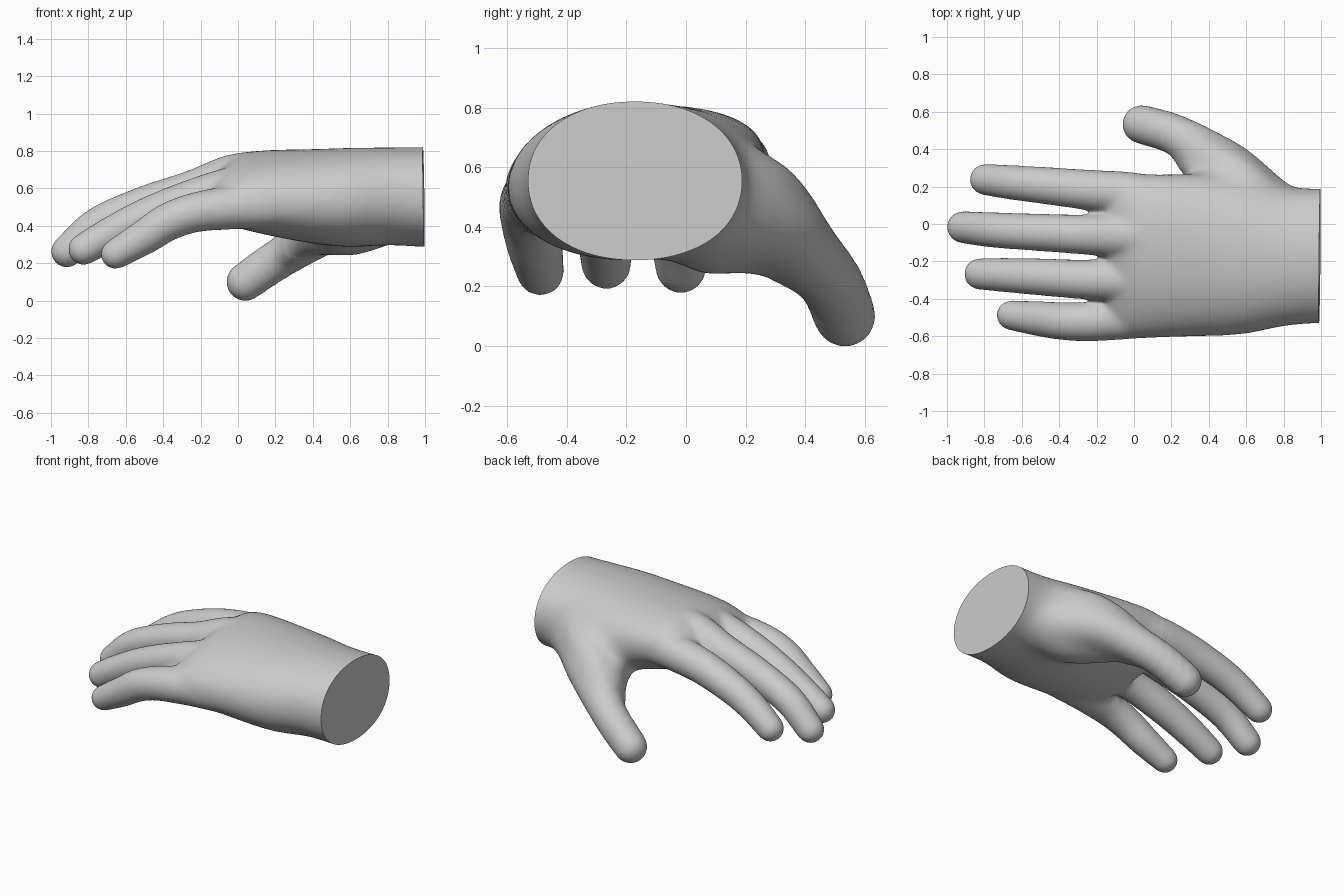
import bpy, bmesh, math
from mathutils import Vector

if "Cube" in bpy.data.objects:
    bpy.data.objects.remove(bpy.data.objects["Cube"])

SIDES = 32
bm = bmesh.new()


def spline(points, steps=8):
    """Catmull-Rom samples through points of any dimension."""
    p = [Vector(q) for q in points]
    p = [p[0] * 2 - p[1]] + p + [p[-1] * 2 - p[-2]]
    out = []
    for i in range(1, len(p) - 2):
        a, b, c, d = p[i - 1:i + 3]
        for k in range(steps):
            t = k / steps
            out.append((b * 2 + (c - a) * t + (a * 2 - b * 5 + c * 4 - d) * t * t
                        + (b * 3 - a - c * 3 + d) * t ** 3) * 0.5)
    return out + [p[-2]]


def skin(rings):
    """Join rings of points into one closed shell."""
    vs = [[bm.verts.new(co) for co in r] for r in rings]
    for a, b in zip(vs, vs[1:]):
        for i in range(SIDES):
            j = (i + 1) % SIDES
            bm.faces.new((a[i], a[j], b[j], b[i]))
    bm.faces.new(vs[0][::-1])
    bm.faces.new(vs[-1])


def tube(points):
    """Tapered tube through (x, y, z, radius) with a round last end."""
    s = spline(points)
    pos = [Vector(q[:3]) for q in s]
    rad = [q[3] + 0.003 for q in s]
    tan = [(pos[min(i + 1, len(s) - 1)] - pos[max(i - 1, 0)]).normalized()
           for i in range(len(s))]
    end, r_end, t_end = pos[-1], rad[-1], tan[-1]
    for a in (15, 30, 45, 60, 75, 86):
        a = math.radians(a)
        pos.append(end + t_end * r_end * math.sin(a))
        rad.append(r_end * math.cos(a))
        tan.append(t_end)
    rings = []
    for c, r, t in zip(pos, rad, tan):
        side = t.cross(Vector((0, 0, 1))).normalized()
        up = side.cross(t)
        rings.append([c + (side * math.cos(u) + up * math.sin(u)) * r
                      for u in (2 * math.pi * i / SIDES for i in range(SIDES))])
    skin(rings)


def power(v, e):
    return math.copysign(abs(v) ** e, v)


# palm and wrist: x, y min, y max, z min, z max, tilt
palm = [(1.10, -.535, .193, .285, .823, 0), (.98, -.535, .193, .285, .823, 0),
        (.80, -.55, .20, .295, .821, 0), (.60, -.593, .245, .285, .818, .03),
        (.40, -.605, .27, .305, .81, .06), (.20, -.61, .272, .345, .802, .10),
        (.03, -.61, .262, .39, .78, .14), (-.07, -.595, .245, .425, .725, .15),
        (-.14, -.57, .225, .47, .66, .15)]
rings = []
for x, y0, y1, z0, z1, tilt in spline(palm):
    ring = []
    for i in range(SIDES):
        u = 2 * math.pi * i / SIDES
        dy = (y1 - y0) / 2 * power(math.cos(u), 0.94)
        dz = (z1 - z0) / 2 * power(math.sin(u), 0.94)
        ring.append((x, (y0 + y1) / 2 + dy, (z0 + z1) / 2 + dz + tilt * dy))
    rings.append(ring)
skin(rings)

# index, middle, ring and little finger
tube([(.40, .10, .60, .09), (.20, .13, .60, .11), (0, .162, .615, .112), (-.25, .183, .583, .105),
      (-.50, .208, .507, .096), (-.65, .222, .435, .090), (-.795, .238, .335, .082)])
tube([(.40, -.06, .65, .09), (.20, -.06, .66, .12), (0, -.06, .663, .124), (-.25, -.057, .587, .105),
      (-.50, -.045, .512, .098), (-.75, -.032, .405, .092), (-.915, -.017, .262, .084)])
tube([(.40, -.27, .62, .09), (.20, -.28, .615, .118), (0, -.295, .600, .120), (-.25, -.297, .54, .104),
      (-.50, -.283, .445, .097), (-.70, -.272, .345, .089), (-.825, -.267, .274, .082)])
tube([(.40, -.46, .52, .10), (.20, -.485, .505, .115), (0, -.495, .500, .117), (-.22, -.52, .473, .104),
      (-.37, -.520, .422, .099), (-.50, -.507, .340, .092), (-.655, -.488, .248, .078)])

# thumb, its fleshy base and the webs behind it
tube([(.95, -.07, .50, .17), (.72, .09, .46, .165), (.53, .285, .41, .142),
      (.37, .400, .315, .120), (.20, .487, .21, .108), (.04, .533, .100, .101)])
tube([(.90, .0, .48, .14), (.62, .08, .405, .165), (.46, .17, .375, .137),
      (.37, .28, .335, .108), (.28, .38, .26, .08)])
tube([(.90, -.05, .57, .14), (.72, .09, .555, .13), (.58, .225, .525, .13), (.47, .31, .465, .12),
      (.36, .385, .37, .10), (.24, .45, .26, .085)])
tube([(.62, .10, .50, .13), (.48, .20, .48, .12), (.38, .28, .43, .10), (.33, .35, .36, .08)])

bmesh.ops.recalc_face_normals(bm, faces=bm.faces[:])
mesh = bpy.data.meshes.new("hand")
bm.to_mesh(mesh)
bm.free()
hand = bpy.data.objects.new("hand", mesh)
bpy.context.collection.objects.link(hand)

# blend all parts into one skin
remesh = hand.modifiers.new("blend", "REMESH")
remesh.mode = "VOXEL"
remesh.voxel_size = 0.012
smooth = hand.modifiers.new("soften", "SMOOTH")
smooth.factor = 0.5
smooth.iterations = 24
deps = bpy.context.evaluated_depsgraph_get()
skin_mesh = bpy.data.meshes.new_from_object(hand.evaluated_get(deps))
hand.modifiers.clear()

# extra softening over the palm and thumb base, fading toward the fingers
bm = bmesh.new()
bm.from_mesh(skin_mesh)
for start in (-.06, 0, .06, .12, .18, .24, .30):
    region = [v for v in bm.verts if start < v.co.x < 1.03
              and (v.co.y < .29 or v.co.x > start + .15)]
    for _ in range(12):
        bmesh.ops.smooth_vert(bm, verts=region, factor=0.5,
                              use_axis_x=True, use_axis_y=True, use_axis_z=True)

# flat cut at the wrist
bmesh.ops.bisect_plane(bm, geom=bm.verts[:] + bm.edges[:] + bm.faces[:], dist=1e-5,
                       plane_co=(.993, -.17, .55), plane_no=(1, -.01, .015), clear_outer=True)
bmesh.ops.holes_fill(bm, edges=[e for e in bm.edges if e.is_boundary], sides=0)
bm.to_mesh(skin_mesh)
bm.free()
hand.data = skin_mesh
bpy.context.view_layer.objects.active = hand
hand.select_set(True)
bpy.ops.object.shade_smooth_by_angle(angle=math.radians(50))
